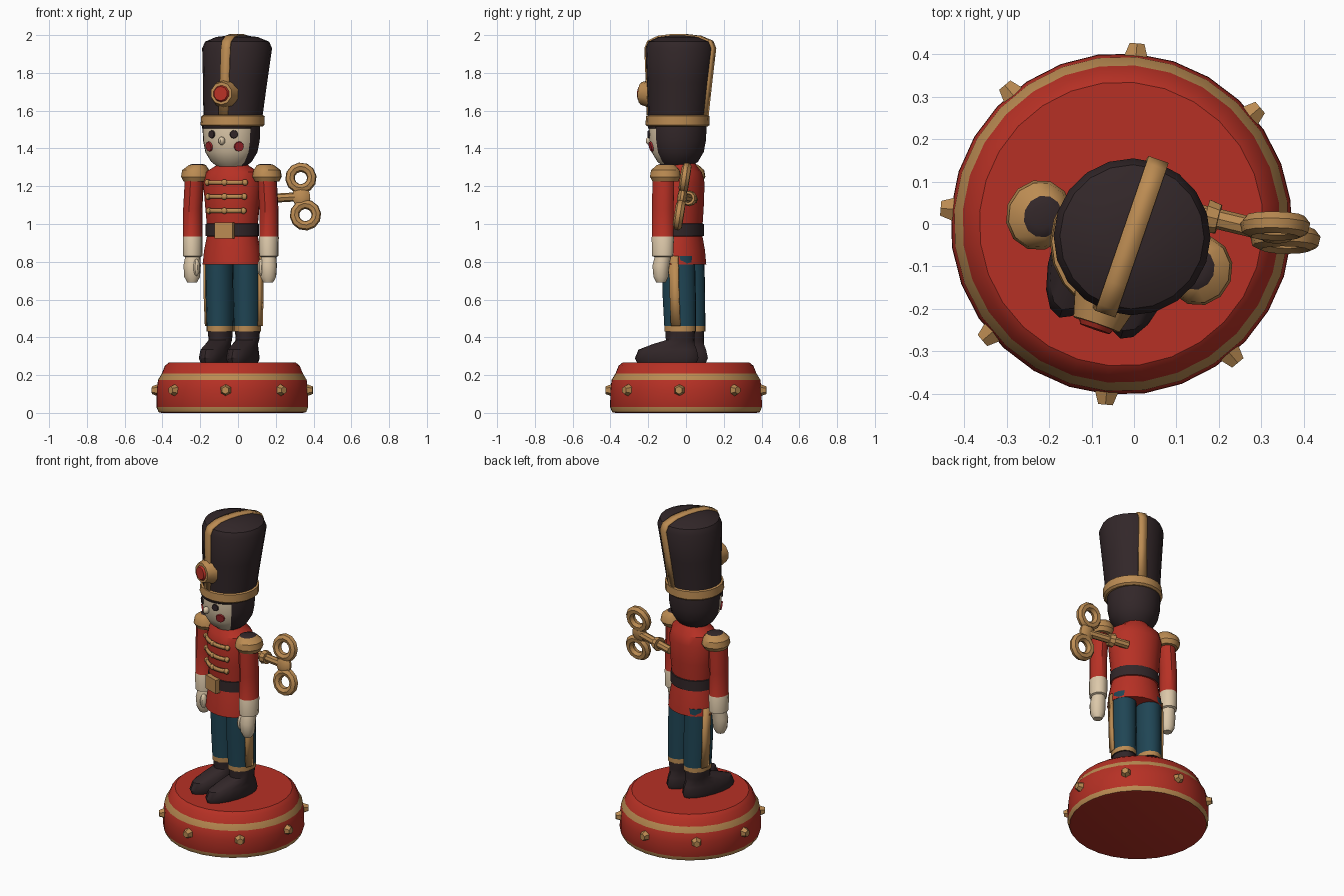
import bpy, bmesh
from math import sin, cos, pi, radians
from mathutils import Matrix, Vector

if "Cube" in bpy.data.objects:
    bpy.data.objects.remove(bpy.data.objects["Cube"])


def material(name, r, g, b):
    m = bpy.data.materials.new(name)
    m.use_nodes = True
    m.diffuse_color = (r, g, b, 1)
    node = next(n for n in m.node_tree.nodes if n.type == "BSDF_PRINCIPLED")
    node.inputs["Base Color"].default_value = (r, g, b, 1)
    node.inputs["Roughness"].default_value = 0.7
    return m


MATS = [material("red paint", .47, .03, .018), material("gold paint", .5, .26, .085),
        material("dark brown", .032, .02, .022), material("teal cloth", .014, .06, .09),
        material("cream", .72, .58, .4), material("cheek red", .36, .02, .025)]
RED, GOLD, DARK, TEAL, CREAM, CHEEK = range(len(MATS))

# The figure stands turned on its drum
BODY = Matrix.Translation((-.03, -.03, 0)) @ Matrix.Rotation(radians(-19), 4, "Z")
DRUM = Matrix.Translation((-.03, 0, 0)) @ Matrix.Rotation(radians(-5), 4, "Z")
WORLD = Matrix.Identity(4)


def finish(name, bm, frame):
    bmesh.ops.recalc_face_normals(bm, faces=bm.faces)
    bm.transform(frame)
    mesh = bpy.data.meshes.new(name)
    bm.to_mesh(mesh)
    bm.free()
    for m in MATS:
        mesh.materials.append(m)
    ob = bpy.data.objects.new(name, mesh)
    bpy.context.collection.objects.link(ob)
    return ob


def loft(name, rings, frame=BODY, n=16, at=(0, 0)):
    """Rings are (z, rx, ry, cx, cy, colour of the band above)."""
    bm = bmesh.new()
    loops = [[bm.verts.new((at[0] + cx + rx * cos(2 * pi * i / n),
                            at[1] + cy + ry * sin(2 * pi * i / n), z)) for i in range(n)]
             for z, rx, ry, cx, cy, m in rings]
    bm.faces.new(loops[0]).material_index = rings[0][-1]
    bm.faces.new(loops[-1]).material_index = rings[-1][-1]
    for a, b, ring in zip(loops, loops[1:], rings):
        for i in range(n):
            j = (i + 1) % n
            bm.faces.new((a[i], a[j], b[j], b[i])).material_index = ring[-1]
    return finish(name, bm, frame)


def strip(name, pts, width, mat, thick=.014):
    """A ribbon along the points, widened along one axis."""
    bm = bmesh.new()
    w = Vector(width) / 2
    rows = [(bm.verts.new(Vector(p) - w), bm.verts.new(Vector(p) + w)) for p in pts]
    for a, b in zip(rows, rows[1:]):
        bm.faces.new((a[0], a[1], b[1], b[0])).material_index = mat
    ob = finish(name, bm, BODY)
    mod = ob.modifiers.new("thickness", "SOLIDIFY")
    mod.thickness, mod.offset = thick, 0


def paint(bm, mat):
    for f in bm.faces:
        f.material_index = mat


def peg(name, loc, direction, r1, r2, depth, mat, frame=BODY, n=12):
    bm = bmesh.new()
    bmesh.ops.create_cone(bm, cap_ends=True, segments=n, radius1=r1, radius2=r2, depth=depth)
    paint(bm, mat)
    turn = Vector(direction).to_track_quat("Z", "Y").to_matrix().to_4x4()
    return finish(name, bm, frame @ Matrix.Translation(loc) @ turn)


def blob(name, loc, size, mat, frame=BODY):
    bm = bmesh.new()
    bmesh.ops.create_uvsphere(bm, u_segments=10, v_segments=7, radius=1)
    paint(bm, mat)
    return finish(name, bm, frame @ Matrix.Translation(loc) @ Matrix.Diagonal((*size, 1)))


def box(name, loc, size, mat, frame=BODY):
    bm = bmesh.new()
    bmesh.ops.create_cube(bm, size=1)
    paint(bm, mat)
    return finish(name, bm, frame @ Matrix.Translation(loc) @ Matrix.Diagonal((*size, 1)))


def around(deg, rx, ry, z):
    """A point at an angle from the front, positive to the model's left."""
    return Vector((rx * sin(radians(deg)), -ry * cos(radians(deg)), z))


# Drum base with studs
loft("drum_base", [(z, r, r, 0, 0, m) for z, r, m in (
    (0, .375, RED), (.004, .392, GOLD), (.03, .403, RED), (.12, .402, RED), (.175, .395, GOLD),
    (.208, .375, RED), (.25, .358, RED), (.268, .335, RED))], DRUM, 28)
for k in range(8):
    d = around(k * 45, 1, 1, 0)
    peg("drum_stud", d * .405 + Vector((0, 0, .12)), d, .037, .02, .045, GOLD, DRUM, 6)

for s in (-1, 1):
    # Boot, trouser leg and side stripe
    loft("leg", [(.262, .062, .165, 0, -.075, DARK), (.29, .072, .178, 0, -.075, DARK),
                 (.335, .066, .163, 0, -.07, DARK), (.365, .06, .115, 0, -.035, DARK),
                 (.385, .06, .078, 0, 0, DARK), (.43, .064, .08, 0, 0, DARK),
                 (.432, .07, .086, 0, 0, GOLD), (.46, .07, .086, 0, 0, TEAL),
                 (.62, .074, .09, 0, -.005, TEAL), (.83, .074, .09, 0, -.01, TEAL)],
         at=(s * .076, .025))
    strip("trouser_stripe", [(s * .147, .025, .46), (s * .152, .02, .62), (s * .152, .015, .83)],
          (0, .05, 0), GOLD)
    # Sleeve, cuff and hand
    loft("arm", [(.69, .026, .025, 0, -.01, CREAM), (.72, .043, .04, 0, -.01, CREAM),
                 (.78, .047, .046, 0, -.01, CREAM), (.825, .04, .045, 0, 0, CREAM),
                 (.83, .05, .058, 0, 0, CREAM), (.93, .052, .062, 0, 0, CREAM),
                 (.935, .05, .06, 0, 0, RED), (1.08, .05, .06, 0, 0, RED),
                 (1.25, .05, .06, -s * .01, 0, RED)], n=12, at=(s * .213, -.025))
    blob("thumb", (s * .18, -.06, .77), (.018, .022, .045), CREAM)
    # Epaulette
    loft("epaulette", [(1.225, .064, .07, 0, 0, GOLD), (1.25, .078, .084, 0, 0, GOLD),
                       (1.285, .072, .078, 0, 0, GOLD), (1.312, .045, .05, -s * .01, 0, DARK),
                       (1.318, .025, .03, -s * .01, 0, DARK)], n=12, at=(s * .2, -.015))
    # Face paint
    peg("eye", around(s * 24, .154, .154, 1.475) + Vector((0, -.015, 0)),
        around(s * 24, 1, 1, 0), .022, .02, .008, DARK)
    peg("cheek", around(s * 35, .147, .147, 1.41) + Vector((0, -.015, 0)),
        around(s * 35, 1, 1, -.2), .027, .025, .009, CHEEK)

# Jacket with belt and flared skirt
loft("jacket", [(z, rx, ry, 0, 0, m) for z, rx, ry, m in (
    (.785, .16, .135, RED), (.86, .152, .128, RED), (.935, .137, .115, RED),
    (.937, .143, .122, DARK), (1.0, .143, .122, DARK), (1.002, .138, .116, RED),
    (1.1, .147, .122, RED), (1.22, .158, .125, RED), (1.275, .145, .11, RED),
    (1.31, .085, .085, RED), (1.33, .075, .075, RED))], n=20)
box("belt_buckle", (0, -.127, .965), (.1, .03, .085), GOLD)
for z, rx in ((1.07, .146), (1.145, .153), (1.22, .159)):
    strip("chest_braid", [around(a, rx + .002, .128, z) for a in range(-40, 41, 10)],
          (0, 0, .022), GOLD)
    for a in (-40, 0, 40):
        blob("braid_button", around(a, rx + .003, .129, z), (.017, .014, .017), GOLD)

# Head: face at the front, hair around the sides and back
head = loft("head", [(z, r, r, 0, -.015, DARK) for z, r in (
    (1.3, .07), (1.33, .108), (1.38, .138), (1.44, .15), (1.5, .153), (1.56, .15))], n=24)
turned_back = BODY.inverted()
for f in head.data.polygons:
    p = turned_back @ f.center
    if len(f.vertices) == 4 and p.y + .015 < -abs(p.x) * .58:
        f.material_index = CREAM
blob("nose", (0, -.172, 1.44), (.018, .022, .022), CREAM)
strip("fringe", [around(a, .155, .155, 1.515) + Vector((0, -.015, 0)) for a in range(-60, 61, 15)],
      (0, 0, .02), DARK, .006)

# Tall hat with gold band
HAT = [(1.515, .158, .005, -.013, GOLD), (1.525, .17, .006, -.013, GOLD),
       (1.572, .168, .008, -.012, GOLD), (1.576, .157, .008, -.012, DARK),
       (1.75, .17, .016, -.002, DARK), (1.93, .185, .024, .008, DARK),
       (1.965, .17, .024, .008, DARK), (1.99, .11, .024, .004, DARK), (1.998, .04, .024, 0, DARK)]
loft("hat", [(z, r, r, cx, cy, m) for z, r, cx, cy, m in HAT], n=20)
path = [(cx, cy - r - .001, z) for z, r, cx, cy, m in HAT[3:]]
path += [(cx, cy + r + .001, z) for z, r, cx, cy, m in reversed(HAT[3:])]
strip("hat_stripe", path, (.05, 0, 0), GOLD)
peg("hat_badge_rim", (.012, -.185, 1.69), (0, -1, .05), .078, .06, .06, GOLD, n=10)
peg("hat_badge_centre", (.012, -.216, 1.69), (0, -1, .05), .05, .038, .02, RED, n=10)

# Wind-up key on the back left
KEY = WORLD @ Matrix.Translation((.335, -.02, 1.145)) @ Matrix.Rotation(radians(-7), 4, "Y")
KEY = KEY @ Matrix.Rotation(radians(-9), 4, "X")
for z in (-.1, .1):
    loop = bmesh.new()
    ring = bmesh.ops.create_circle(loop, segments=7, radius=.026)["verts"]
    bmesh.ops.translate(loop, verts=ring, vec=(.058, 0, 0))
    bmesh.ops.rotate(loop, verts=ring, cent=(.058, 0, 0), matrix=Matrix.Rotation(pi / 2, 3, "X"))
    bmesh.ops.spin(loop, geom=loop.verts[:] + loop.edges[:], cent=(0, 0, 0), axis=(0, 0, 1),
                   angle=2 * pi, steps=12, use_merge=True)
    paint(loop, GOLD)
    finish("key_loop", loop, KEY @ Matrix.Translation((.01, 0, z)) @ Matrix.Rotation(pi / 2, 4, "X"))
blob("key_bridge", (0, 0, 0), (.05, .026, .06), GOLD, KEY)
start, end = Vector((.08, .04, 1.13)), Vector((.33, -.02, 1.145))
axis = end - start
peg("key_stem", (start + end) / 2, axis, .024, .024, axis.length, GOLD, WORLD, 8)
peg("key_collar", start + axis * .42, axis, .042, .036, .03, GOLD, WORLD, 10)

# Soft shading with crisp edges
for ob in bpy.context.scene.objects:
    ob.select_set(ob.type == "MESH")
bpy.context.view_layer.objects.active = head
bpy.ops.object.shade_smooth_by_angle(angle=radians(35))
